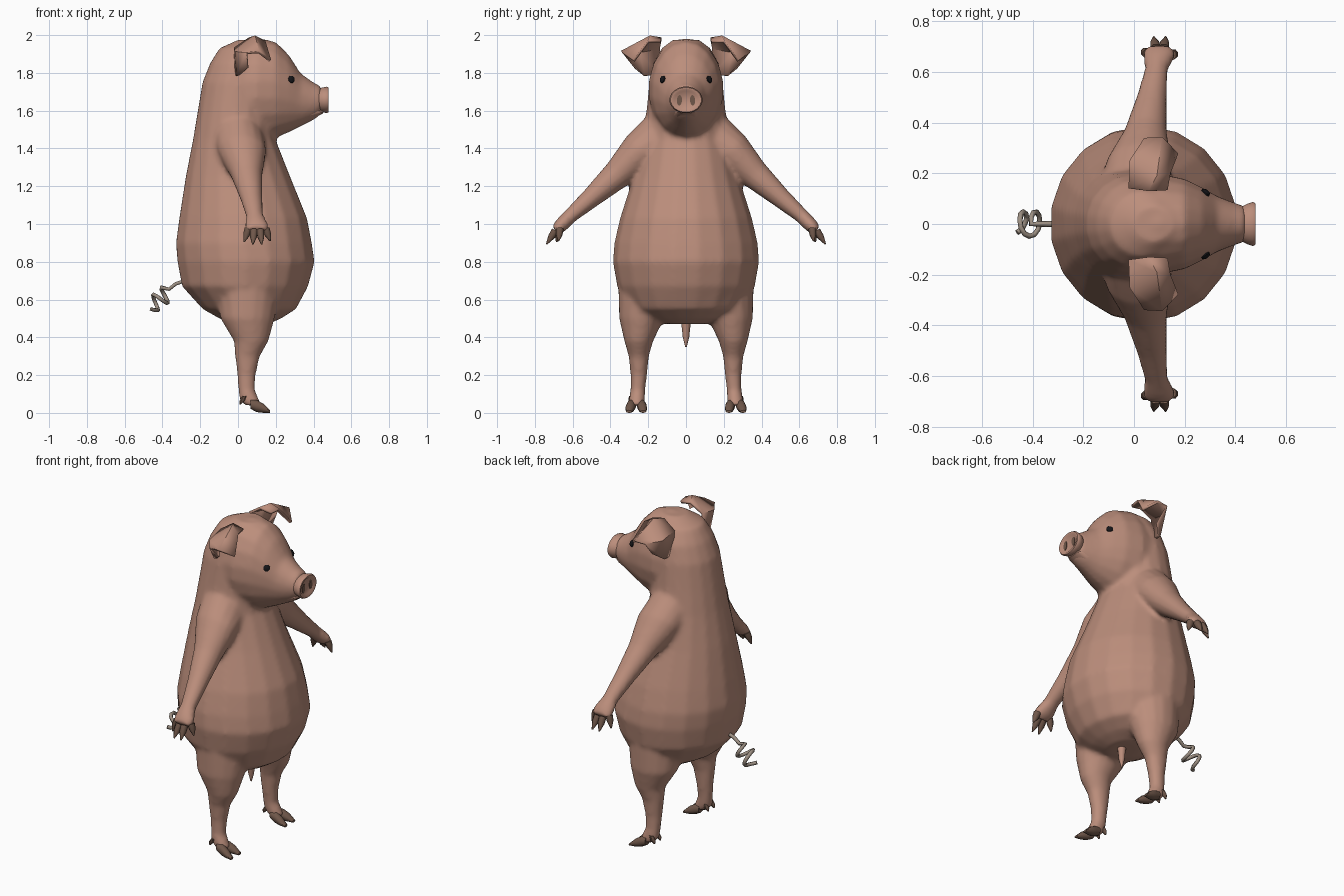
import bpy, bmesh, math
from mathutils import Vector as V

if "Cube" in bpy.data.objects:
    bpy.data.objects.remove(bpy.data.objects["Cube"])


def material(name, rgb):
    m = bpy.data.materials.new(name)
    m.diffuse_color = (*rgb, 1)
    m.use_nodes = True
    m.node_tree.nodes["Principled BSDF"].inputs["Base Color"].default_value = m.diffuse_color
    return m


SKIN = material("pink skin", (0.50, 0.27, 0.20))
HOOF = material("brown hoof", (0.16, 0.095, 0.068))
TAIL = material("grey tail", (0.34, 0.28, 0.23))
BLACK = material("black eye", (0.008, 0.008, 0.01))
X, Y, Z = V((1, 0, 0)), V((0, 1, 0)), V((0, 0, 1))


def loft(bm, rings, n=16):
    """Closed skin through elliptical rings given as (centre, axis u, axis v)."""
    loops = []
    for c, u, v in rings:
        loops.append([bm.verts.new(V(c) + u * math.cos(a) + v * math.sin(a))
                      for a in (2 * math.pi * (i + 0.5) / n for i in range(n))])
    faces = [bm.faces.new(loops[0]), bm.faces.new(loops[-1])]
    for a, b in zip(loops, loops[1:]):
        for i in range(n):
            j = (i + 1) % n
            faces.append(bm.faces.new((a[i], a[j], b[j], b[i])))
    bmesh.ops.recalc_face_normals(bm, faces=faces)


def finish(name, bm, mat, angle=45):
    me = bpy.data.meshes.new(name)
    bm.to_mesh(me)
    bm.free()
    me.materials.append(mat)
    me.shade_smooth()
    me.set_sharp_from_angle(angle=math.radians(angle))
    ob = bpy.data.objects.new(name, me)
    bpy.context.collection.objects.link(ob)
    return ob


# Body, head and limbs, fused into one soft skin
bm = bmesh.new()
torso = [(.47, -.02, .16, .10), (.50, -.10, .23, .22), (.55, -.19, .31, .30),
         (.67, -.30, .375, .365), (.80, -.325, .41, .388), (.90, -.333, .395, .38),
         (1.03, -.315, .37, .35), (1.25, -.28, .28, .28), (1.45, -.24, .20, .23),
         (1.60, -.215, .19, .21), (1.75, -.19, .19, .195), (1.85, -.15, .19, .175),
         (1.93, -.10, .17, .13), (1.975, .0, .16, .07)]
loft(bm, [(((a + b) / 2, 0, z), X * (b - a) / 2, Y * w) for z, a, b, w in torso], 18)

head = [(-.10, 1.50, 1.90, .15), (.0, 1.45, 1.965, .19), (.10, 1.44, 1.985, .20),
        (.20, 1.455, 1.965, .18), (.27, 1.485, 1.895, .145), (.33, 1.515, 1.80, .11),
        (.40, 1.55, 1.75, .083), (.44, 1.58, 1.73, .07)]
loft(bm, [((x, 0, (a + b) / 2), Y * w, Z * (b - a) / 2) for x, a, b, w in head], 18)

arm = [(.0, .12, 1.45, .14, .15), (.02, .24, 1.385, .13, .11), (.045, .36, 1.265, .085, .08),
       (.07, .50, 1.14, .06, .055), (.088, .61, 1.045, .046, .04),
       (.10, .665, .99, .064, .038), (.10, .69, .965, .06, .028)]
leg = [(.05, .20, .66, .17, .16), (.05, .235, .50, .145, .12), (.07, .25, .38, .092, .077),
       (.05, .25, .30, .066, .054), (.045, .25, .20, .049, .044), (.045, .255, .12, .044, .04),
       (.06, .26, .07, .052, .043), (.08, .262, .04, .045, .04)]
for s in (-1, 1):
    loft(bm, [((x, s * y, z), X * r, V((0, s * .69, .72)) * t) for x, y, z, r, t in arm])
    loft(bm, [((x, s * y, z), X * r, Y * t) for x, y, z, r, t in leg])
body = finish("body", bm, SKIN, 180)
re = body.modifiers.new("fuse", 'REMESH')
re.mode, re.voxel_size, re.use_smooth_shade = 'VOXEL', 0.014, True
sm = body.modifiers.new("soften", 'SMOOTH')
sm.factor, sm.iterations = 0.5, 6

# Snout disc with a raised rim
bm = bmesh.new()
disc = [(.42, .066, .060), (.445, .080, .066), (.470, .088, .071), (.480, .082, .066),
        (.480, .070, .055), (.472, .060, .047)]
loft(bm, [((x, 0, 1.657), Y * w, Z * h) for x, w, h in disc], 20)
finish("snout_disc", bm, SKIN, 50)

# Lower lip
bm = bmesh.new()
loft(bm, [((x, 0, z), Y * w, Z * h) for x, z, w, h in
          [(.36, 1.58, .07, .04), (.42, 1.592, .058, .022), (.45, 1.597, .04, .012)]], 12)
finish("lower_lip", bm, SKIN, 50)

# Nostrils
bm = bmesh.new()
for s in (-1, 1):
    loft(bm, [((x, s * .035, 1.655), V((0, .014, -s * .003)), Z * .028)
              for x in (.469, .475)], 10)
finish("nostrils", bm, HOOF)

# Eyes
bm = bmesh.new()
for s in (-1, 1):
    out = V((.55, s * .8, .25)).normalized()
    side = out.cross(Z).normalized()
    up = side.cross(out)
    c = V((.281, s * .122, 1.765))
    loft(bm, [(c + out * d, side * r, up * r) for d, r in ((-.02, .02), (.006, .02), (.012, .012))], 8)
finish("eyes", bm, BLACK)

# Ears: cupped sheet rooted on the head, tip folded outward and forward
rows = [[(-.01, .14, 1.79), (-.015, .14, 1.93), (.06, .13, 1.98), (.13, .135, 1.965)],
        [(.0, .22, 1.785), (-.01, .25, 1.91), (.09, .19, 1.99), (.14, .20, 1.965)],
        [(.05, .265, 1.825), (.045, .335, 1.905), (.11, .34, 1.91), (.17, .275, 1.865)]]
for s, name in ((1, "left_ear"), (-1, "right_ear")):
    bm = bmesh.new()
    g = [[bm.verts.new((x, s * y, z)) for x, y, z in row] for row in rows]
    for i in range(2):
        for j in range(3):
            bm.faces.new((g[i][j], g[i][j + 1], g[i + 1][j + 1], g[i + 1][j]))
    bmesh.ops.recalc_face_normals(bm, faces=bm.faces)
    ear = finish(name, bm, SKIN, 50)
    so = ear.modifiers.new("thickness", 'SOLIDIFY')
    so.thickness, so.offset = 0.016, 0

# Hand hooves: four pointed fingers per hand
bm = bmesh.new()
fingers = [((.055, .672, .975), (.032, .685, .905)), ((.085, .692, .965), (.078, .738, .893)),
           ((.118, .692, .965), (.125, .738, .893)), ((.147, .668, .975), (.17, .675, .91))]
for s in (-1, 1):
    for a, b in fingers:
        a, b = V((a[0], s * a[1], a[2])), V((b[0], s * b[1], b[2]))
        u = (b - a).cross(X).normalized()
        w = (b - a).cross(u).normalized()
        loft(bm, [(a.lerp(b, t), u * r, w * r) for t, r in ((0, .022), (.45, .019), (1, .004))], 8)
finish("hand_hooves", bm, HOOF)

# Foot hooves: two front toes and two small dewclaws per foot
bm = bmesh.new()
for s in (-1, 1):
    for y, spread in ((.238, -.004), (.285, .006)):
        toe = [(.065, .048, .026, .024), (.10, .036, .032, .025),
               (.135, .024, .024, .024), (.17, .007, .007, .015)]
        loft(bm, [((x, s * (y + spread * i), z), Y * w, Z * h)
                  for i, (x, z, h, w) in enumerate(toe)], 10)
        loft(bm, [((x, s * (y + spread), z), X * r, Y * r)
                  for x, z, r in ((.035, .09, .012), (.022, .065, .015), (.012, .045, .004))], 8)
finish("foot_hooves", bm, HOOF)

# Small point under the belly
bm = bmesh.new()
loft(bm, [((.09, 0, z), X * r, Y * r) for z, r in
          ((.50, .03), (.45, .022), (.40, .017), (.35, .004))], 10)
finish("belly_point", bm, SKIN)

# Corkscrew tail
d, n = V((-.75, 0, -.66)), V((-.66, 0, .75))
pts = [V((-.28, 0, .70)), V((-.33, 0, .683)), V((-.365, 0, .655))]
for i in range(19):
    a = 2 * math.pi * i / 10.5
    r = .042 if i < 16 else .03
    pts.append(V((-.385, 0, .64)) + d * (.0055 * i if i < 11 else .0605 + .008 * (i - 11))
               + n * (r * math.cos(a) - .01) + Y * (r * 1.15 * math.sin(a)))
cu = bpy.data.curves.new("tail", 'CURVE')
cu.dimensions, cu.bevel_depth, cu.bevel_resolution, cu.use_fill_caps = '3D', 0.011, 1, True
sp = cu.splines.new('POLY')
sp.points.add(len(pts) - 1)
for p, q in zip(sp.points, pts):
    p.co = (*q, 1)
cu.materials.append(TAIL)
bpy.context.collection.objects.link(bpy.data.objects.new("tail", cu))
